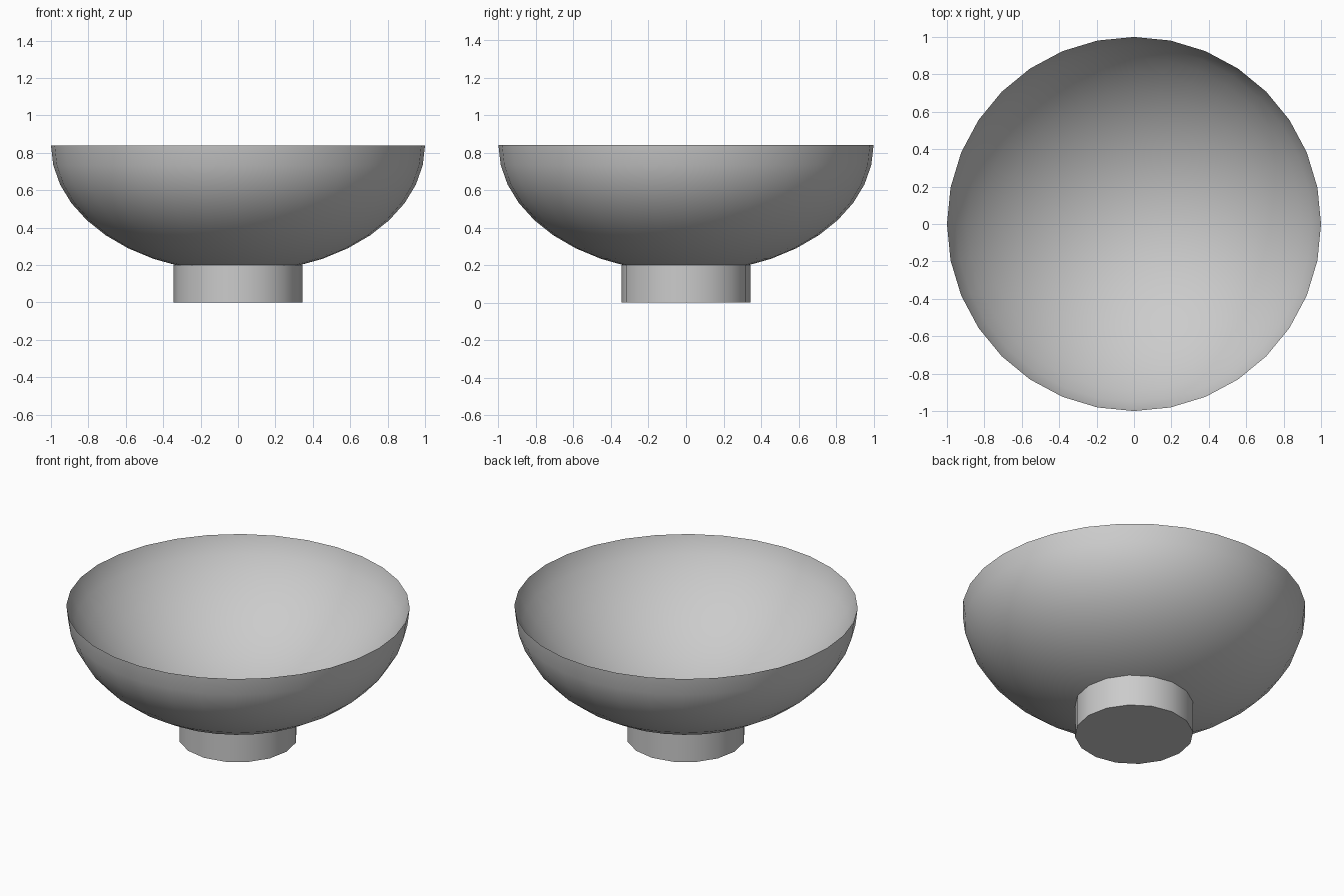
import bpy, bmesh, math

cube = bpy.data.objects.get("Cube")
if cube:
    bpy.data.objects.remove(cube, do_unlink=True)

RIM_Z, DEPTH, HOLLOW, FOOT_R, FOOT_TOP = 0.84, 0.68, 0.63, 0.345, 0.2

grey = bpy.data.materials.new("plain grey")
grey.use_nodes = True
colour = (0.6, 0.6, 0.6, 1)
grey.diffuse_color = colour
grey.node_tree.nodes["Principled BSDF"].inputs["Base Color"].default_value = colour


def lathe(name, profile, sides):
    """Spin a profile of (radius, height) points around the z axis."""
    bm = bmesh.new()
    verts = [bm.verts.new((r, 0, z)) for r, z in profile]
    edges = [bm.edges.new(pair) for pair in zip(verts, verts[1:])]
    bmesh.ops.spin(bm, geom=verts + edges, cent=(0, 0, 0), axis=(0, 0, 1),
                   angle=math.tau, steps=sides)
    bmesh.ops.remove_doubles(bm, verts=bm.verts, dist=0.0005)
    bmesh.ops.recalc_face_normals(bm, faces=bm.faces)
    # The lowest side faces should point away from the axis
    side = min((f for f in bm.faces if f.normal.xy.length > 0.05),
               key=lambda f: f.calc_center_median().z)
    if side.normal.xy.dot(side.calc_center_median().xy) < 0:
        bmesh.ops.reverse_faces(bm, faces=bm.faces)
    mesh = bpy.data.meshes.new(name)
    bm.to_mesh(mesh)
    bm.free()
    mesh.materials.append(grey)
    obj = bpy.data.objects.new(name, mesh)
    bpy.context.collection.objects.link(obj)
    bpy.ops.object.select_all(action="DESELECT")
    obj.select_set(True)
    bpy.context.view_layer.objects.active = obj
    bpy.ops.object.shade_smooth_by_angle(angle=math.radians(35))


# Bowl: flattened sphere outside, sharp rim, slightly shallower dish inside
steps = 10
angles = [math.pi / 2 * i / steps for i in range(steps + 1)]
outside = [(math.sin(a), RIM_Z - DEPTH * math.cos(a)) for a in angles]
inside = [(math.sin(a), RIM_Z - HOLLOW * math.cos(a) ** 1.5)
          for a in reversed(angles[:-1])]
lathe("bowl", outside + inside, 32)

# Round foot with a closed base, its top edge meeting the bowl
lathe("foot", [(0, 0), (FOOT_R, 0), (FOOT_R, FOOT_TOP)], 16)
